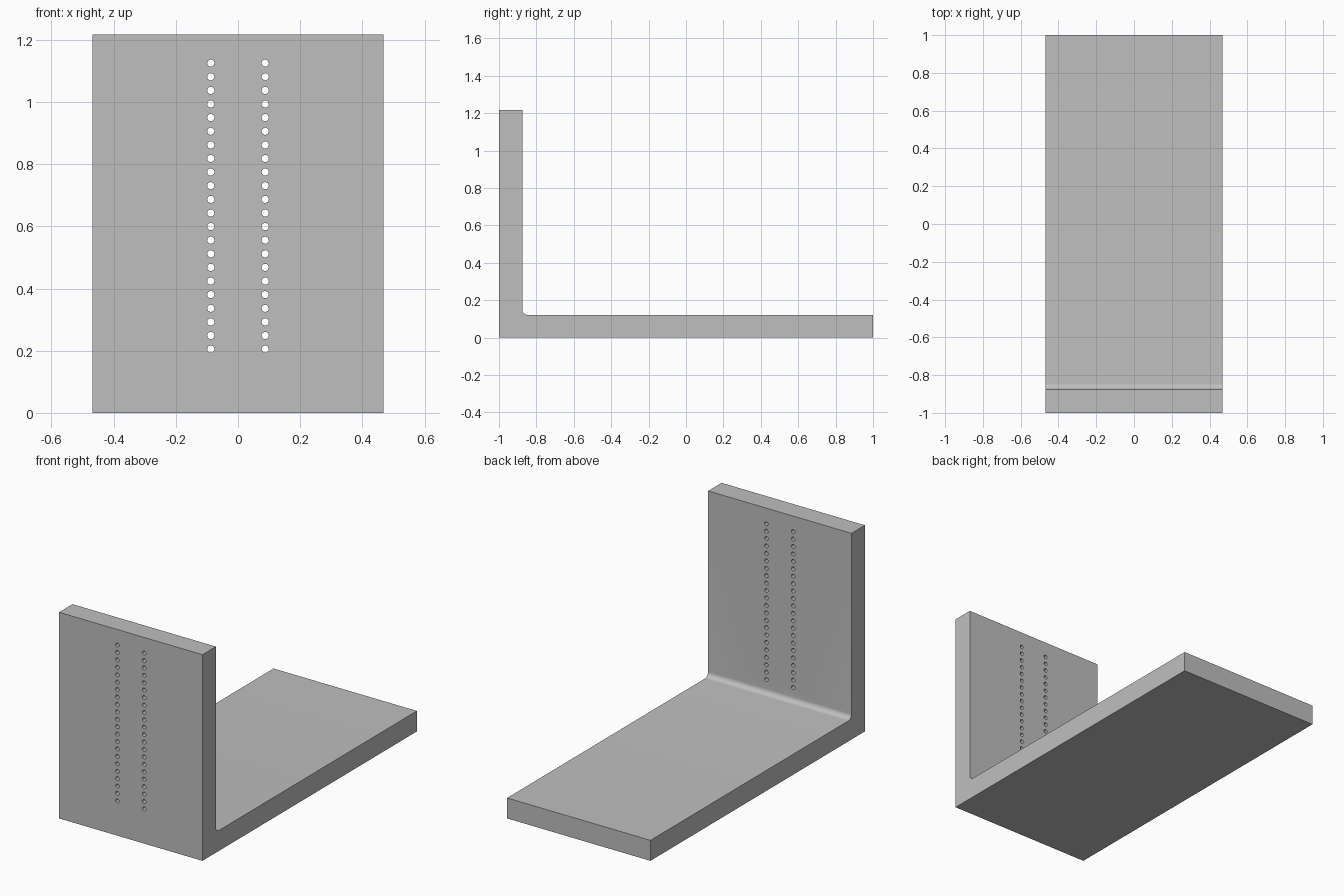
import bpy, bmesh
from math import sin, cos, pi, radians

cube = bpy.data.objects.get("Cube")
if cube:
    bpy.data.objects.remove(cube, do_unlink=True)

WIDTH, HEIGHT = 0.936, 1.217
WALL, FLOOR, FILLET = 0.125, 0.121, 0.03
HOLE_ROWS, PITCH, FIRST_HOLE, HOLE_X, HOLE_R = 22, 0.0438, 0.205, 0.0875, 0.0115

grey = bpy.data.materials.new("plain grey")
grey.use_nodes = True
colour = (0.52, 0.52, 0.52, 1)
grey.diffuse_color = colour
grey.node_tree.nodes["Principled BSDF"].inputs["Base Color"].default_value = colour


def add_prism(bm, points, axis, depth):
    """Extrude a closed outline of 3D points along one axis."""
    face = bm.faces.new([bm.verts.new(p) for p in points])
    top = bmesh.ops.extrude_face_region(bm, geom=[face])["geom"]
    moved = [v for v in top if isinstance(v, bmesh.types.BMVert)]
    bmesh.ops.translate(bm, verts=moved, vec=[depth * a for a in axis])


def make_object(name, bm):
    bmesh.ops.recalc_face_normals(bm, faces=bm.faces)
    mesh = bpy.data.meshes.new(name)
    bm.to_mesh(mesh)
    bm.free()
    mesh.materials.append(grey)
    obj = bpy.data.objects.new(name, mesh)
    bpy.context.collection.objects.link(obj)
    return obj


# L-shaped bracket with a rounded inner corner
cy, cz = -1 + WALL + FILLET, FLOOR + FILLET
arc = [(cy - FILLET * sin(i * pi / 20), cz - FILLET * cos(i * pi / 20)) for i in range(11)]
outline = [(-1, 0), (1, 0), (1, FLOOR)] + arc + [(-1 + WALL, HEIGHT), (-1, HEIGHT)]
bm = bmesh.new()
add_prism(bm, [(-WIDTH / 2, y, z) for y, z in outline], (1, 0, 0), WIDTH)
bracket = make_object("angle_bracket", bm)

# Two columns of round through holes in the upright
bm = bmesh.new()
for x in (-HOLE_X, HOLE_X):
    for row in range(HOLE_ROWS):
        z = FIRST_HOLE + row * PITCH
        ring = [(x + HOLE_R * cos(k * pi / 12), -1.05, z + HOLE_R * sin(k * pi / 12))
                for k in range(24)]
        add_prism(bm, ring, (0, 1, 0), WALL + 0.1)
cutter = make_object("hole_cutter", bm)
cutter.hide_render = True

cut = bracket.modifiers.new("holes", "BOOLEAN")
cut.operation = "DIFFERENCE"
cut.solver = "EXACT"
cut.object = cutter

bpy.ops.object.select_all(action="DESELECT")
bracket.select_set(True)
bpy.context.view_layer.objects.active = bracket
bpy.ops.object.modifier_apply(modifier=cut.name)
bpy.data.objects.remove(cutter, do_unlink=True)
bpy.ops.object.shade_smooth_by_angle(angle=radians(30))
